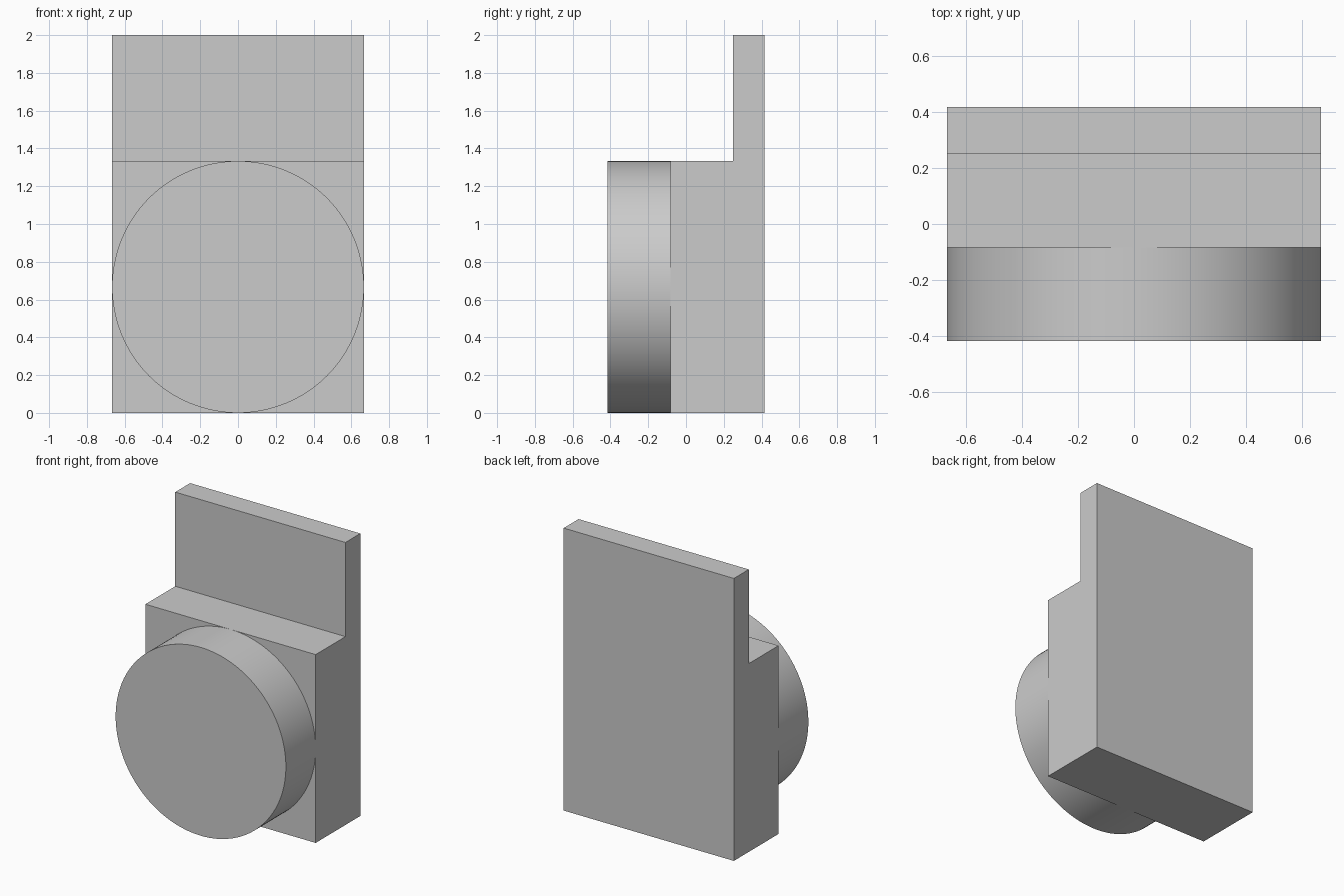
import bpy
import bmesh
from math import pi, radians
from mathutils import Matrix

cube = bpy.data.objects.get("Cube")
if cube:
    bpy.data.objects.remove(cube, do_unlink=True)

RADIUS = 2 / 3      # disc radius and half the body width
BACK = 5 / 12       # half the overall depth
STEP = 1 / 4        # front of the upright plate
FACE = -1 / 12      # front of the lower block

grey = bpy.data.materials.new("light grey")
grey.use_nodes = True
colour = (0.6, 0.6, 0.6, 1)
grey.diffuse_color = colour
grey.node_tree.nodes["Principled BSDF"].inputs["Base Color"].default_value = colour


def add_part(name, bm):
    bmesh.ops.recalc_face_normals(bm, faces=bm.faces)
    mesh = bpy.data.meshes.new(name)
    bm.to_mesh(mesh)
    bm.free()
    mesh.materials.append(grey)
    part = bpy.data.objects.new(name, mesh)
    bpy.context.collection.objects.link(part)
    return part


# Stepped body: an L-shaped side profile extruded across the width
bm = bmesh.new()
profile = [(FACE, 0), (BACK, 0), (BACK, 2), (STEP, 2),
           (STEP, 2 * RADIUS), (FACE, 2 * RADIUS)]
side = bm.faces.new([bm.verts.new((-RADIUS, y, z)) for y, z in profile])
swept = bmesh.ops.extrude_face_region(bm, geom=[side])
moved = [v for v in swept["geom"] if isinstance(v, bmesh.types.BMVert)]
bmesh.ops.translate(bm, verts=moved, vec=(2 * RADIUS, 0, 0))
add_part("stepped_body", bm)

# Round front disc, seated on the block face
bm = bmesh.new()
placement = (Matrix.Translation((0, (FACE - BACK) / 2, RADIUS))
             @ Matrix.Rotation(pi / 2, 4, "X"))
bmesh.ops.create_cone(bm, cap_ends=True, segments=128, radius1=RADIUS,
                      radius2=RADIUS, depth=BACK + FACE, matrix=placement)
disc = add_part("front_disc", bm)
bpy.ops.object.select_all(action="DESELECT")
disc.select_set(True)
bpy.context.view_layer.objects.active = disc
bpy.ops.object.shade_smooth_by_angle(angle=radians(30))
